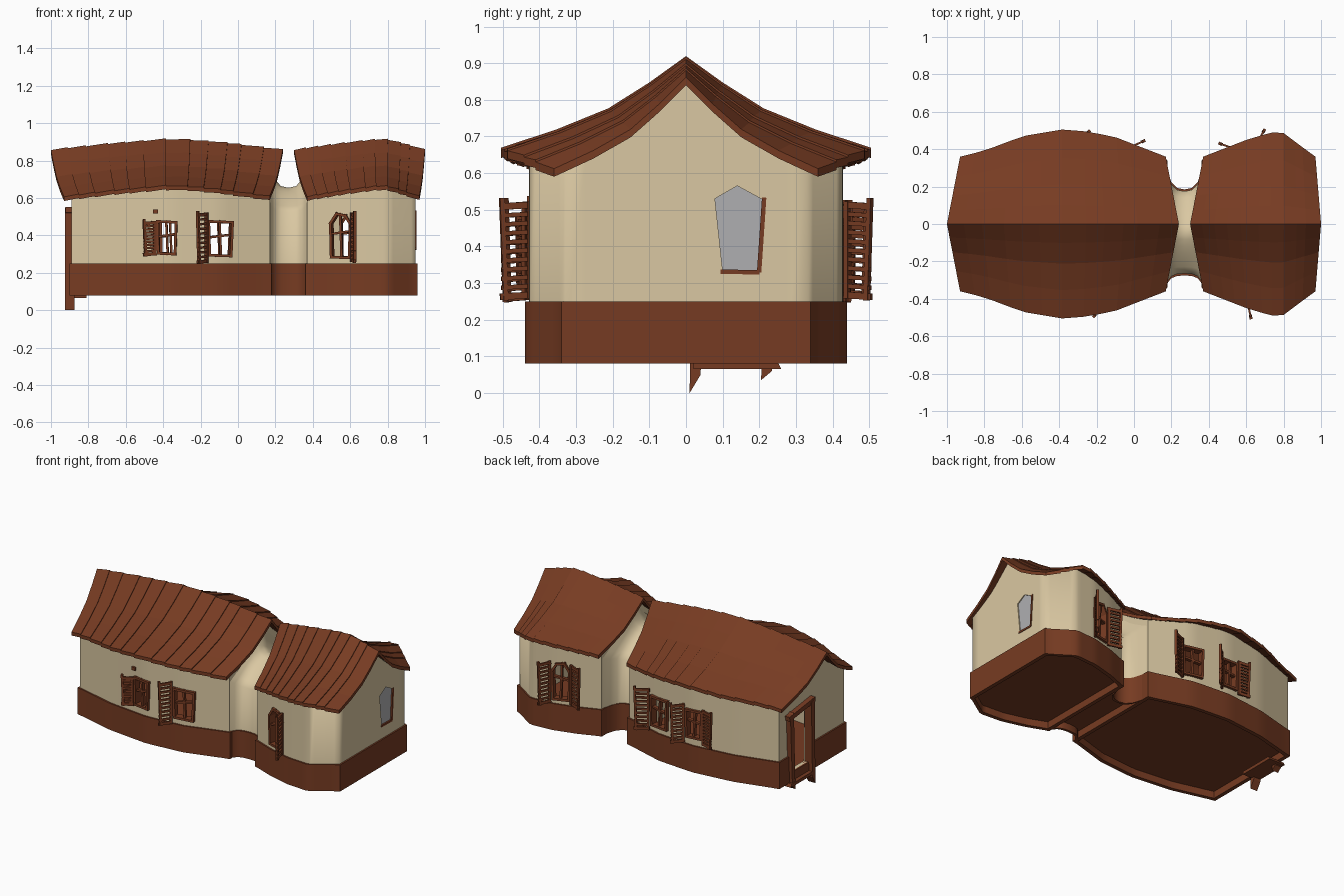
import bpy, bmesh, math, random
from mathutils import Matrix, Vector

if "Cube" in bpy.data.objects:
    bpy.data.objects.remove(bpy.data.objects["Cube"])

random.seed(4)


def material(name, rgb):
    m = bpy.data.materials.new(name)
    m.diffuse_color = (*rgb, 1)
    m.use_nodes = True
    m.node_tree.nodes["Principled BSDF"].inputs["Base Color"].default_value = m.diffuse_color
    return m


WOOD = material("brown wood", (0.183, 0.044, 0.016))
PLASTER = material("cream plaster", (0.70, 0.575, 0.36))
GLASS = material("grey glass", (0.43, 0.43, 0.44))


def finish(name, bm, mat, smooth=False):
    bmesh.ops.recalc_face_normals(bm, faces=bm.faces)
    me = bpy.data.meshes.new(name)
    bm.to_mesh(me)
    bm.free()
    ob = bpy.data.objects.new(name, me)
    bpy.context.collection.objects.link(ob)
    me.materials.append(mat)
    if smooth:
        select(ob)
        bpy.ops.object.shade_smooth_by_angle(angle=math.radians(60))
    return ob


def select(ob):
    bpy.ops.object.select_all(action='DESELECT')
    ob.select_set(True)
    bpy.context.view_layer.objects.active = ob


def interp(knots, x):
    if x <= knots[0][0]:
        return knots[0][1]
    for (a, p), (b, q) in zip(knots, knots[1:]):
        if x <= b:
            return p + (q - p) * (x - a) / (b - a)
    return knots[-1][1]


# The two house blocks: roof ridge, roof half width, wall half width (all along x)
BIG = dict(name="big", c=-0.38, k=0.887, planks=12,
           ridge=[(-1, .86), (-.7, .892), (-.35, .92), (-.08, .9), (.24, .86)],
           half=[(-1, .36), (-.86, .39), (-.62, .47), (-.35, .51), (-.08, .47), (.24, .36)],
           wall=[(-.89, .33), (-.62, .40), (-.35, .43), (-.1, .41), (.17, .33)])
SMALL = dict(name="small", c=0.79, k=0.857, planks=10,
             ridge=[(.30, .86), (.55, .895), (.78, .92), (.9, .89), (1, .86)],
             half=[(.30, .36), (.42, .40), (.6, .46), (.78, .50), (.92, .41), (1, .36)],
             wall=[(.37, .33), (.5, .38), (.65, .42), (.8, .43), (.95, .33)])
DROP = [(0, 0), (.2, .29), (.42, .57), (.7, .80), (1, 1)]


def roof_z(B, x, y):
    s = min(abs(y) / interp(B["half"], x), 1)
    xr = B["c"] + (x - B["c"]) / (1 - (1 - B["k"]) * s)
    s = min(abs(y) / interp(B["half"], xr), 1)
    return interp(B["ridge"], xr) - .25 * interp(DROP, s)


def outline(B, g):
    w = B["wall"]
    x0, x1 = w[0][0] - g, w[-1][0] + g
    side = [(x0 + (x1 - x0) * i / 24, -interp(w, x0 + (x1 - x0) * i / 24) - g) for i in range(25)]
    h0, h1 = -side[0][1], -side[-1][1]
    end1 = [(x1, h1 * (i / 6 - 1)) for i in range(1, 12)]
    end0 = [(x0, h0 * (1 - i / 6)) for i in range(1, 12)]
    return side + end1 + [(x, -y) for x, y in reversed(side)] + end0


def ring(name, outer, inner, zb, top, mat):
    """Closed shell between two outlines, from zb up to top(x, y)."""
    bm = bmesh.new()
    rows = [[bm.verts.new((x, y, f(x, y))) for x, y in o] for o, f in
            ((outer, lambda x, y: zb), (outer, top), (inner, top), (inner, lambda x, y: zb))]
    n = len(outer)
    for r in range(4):
        a, b = rows[r], rows[(r + 1) % 4]
        for i in range(n):
            j = (i + 1) % n
            bm.faces.new((a[i], a[j], b[j], b[i]))
    return finish(name, bm, mat, True)


def prism(bm, M, pts, n0, n1):
    """Polygon in wall coordinates (u, z), extruded along the wall normal."""
    a = [bm.verts.new(M @ Vector((u, n0, z))) for u, z in pts]
    b = [bm.verts.new(M @ Vector((u, n1, z))) for u, z in pts]
    bm.faces.new(a)
    bm.faces.new(b)
    for i in range(len(a)):
        j = (i + 1) % len(a)
        bm.faces.new((a[i], a[j], b[j], b[i]))


def bar(bm, M, p, q, w, n0, n1):
    p, q = Vector(p), Vector(q)
    d = (q - p).normalized() * w / 2
    s = Vector((-d.y, d.x))
    prism(bm, M, [p - d + s, q + d + s, q + d - s, p - d - s], n0, n1)


def wall_frame(origin, u, n):
    M = Matrix((u, n, (0, 0, 1))).transposed().to_4x4()
    M.translation = origin
    return M


def side_frame(B, x, side):
    w = B["wall"]
    slope = (interp(w, x + .04) - interp(w, x - .04)) / .08 * side
    u = Vector((1, slope, 0)).normalized()
    n = Vector((-slope, 1, 0)).normalized() * side
    return wall_frame((x, side * interp(w, x), 0), u, n)


cut = bmesh.new()


def window(name, M, pts, bars=True, out=.014):
    """Opening, frame along the outline, mullion and crossbar."""
    prism(cut, M, pts, -.09, .09)
    bm = bmesh.new()
    for p, q in zip(pts, pts[1:] + pts[:1]):
        bar(bm, M, p, q, .014, -.03, out)
    if bars:
        lo, hi = min(p[1] for p in pts), max(p[1] for p in pts)
        bar(bm, M, (.004, lo), (-.004, hi), .012, -.018, .004)
        z = lo + (hi - lo) * .58
        bar(bm, M, (pts[0][0], z - .008), (pts[1][0], z + .006), .012, -.018, .004)
    finish(name, bm, WOOD)


def shutter(name, M, hinge, z0, z1, w, angle):
    S = M @ Matrix.Translation((hinge, .012, 0)) @ Matrix.Rotation(math.radians(angle), 4, 'Z')
    bm = bmesh.new()
    h = z1 - z0
    bar(bm, S, (.006, z0 + .01), (.006, z1 - .01), .013, -.008, .008)
    bar(bm, S, (w - .012, z0 + .004), (w - .002, z1), .013, -.008, .008)
    for i in range(11):
        z = z0 + .012 + (h - .024) * i / 10
        bar(bm, S, (.006, z), (w - .006, z - .004), .012 if i % 10 else .018, -.005, .005)
    finish(name, bm, WOOD)


def opening(w, z0, z1, arch=0):
    pts = [(-w * .46, z0 + .004), (w * .44, z0), (w * .5, z1 - arch - .005)]
    if arch:
        pts += [(w * .25, z1 - arch * .2), (-w * .2, z1)]
    return pts + [(-w * .5, z1 - arch)]


# Plaster walls, wooden skirts and floors
shells = []
for B in (BIG, SMALL):
    nm = B["name"]
    shells.append(ring(nm + "_wall", outline(B, 0), outline(B, -.025), .13,
                       lambda x, y: roof_z(B, x, y) - .024, PLASTER))
    shells.append(ring(nm + "_skirt", outline(B, .01), outline(B, -.015), .08,
                       lambda x, y: .25, WOOD))
    bm = bmesh.new()
    lo, hi = [[bm.verts.new((x, y, z)) for x, y in outline(B, -.01)] for z in (.125, .135)]
    bm.faces.new(lo)
    bm.faces.new(hi)
    for i in range(len(lo)):
        bm.faces.new((lo[i - 1], lo[i], hi[i], hi[i - 1]))
    finish(nm + "_floor", bm, WOOD)

# Roofs of slightly lifted overlapping planks
for B in (BIG, SMALL):
    bm = bmesh.new()
    x0, x1, n = B["ridge"][0][0], B["ridge"][-1][0], B["planks"]
    xs = [x0 + (x1 - x0) * (i + (random.uniform(-.25, .25) if 0 < i < n else 0)) / n
          for i in range(n + 1)]
    S = [-s for s, _ in reversed(DROP)] + [s for s, _ in DROP[1:]]
    for a, b in zip(xs, xs[1:]):
        loops = []
        for x, lift in ((a, 0), (b, .006)):
            w, r = interp(B["half"], x), interp(B["ridge"], x)
            top = []
            for s in S:
                xe = B["c"] + (x - B["c"]) * (1 - (1 - B["k"]) * abs(s))
                top.append(Vector((xe, s * w, r - .25 * interp(DROP, abs(s)) - .004 + lift)))
            low = [p - Vector((0, 0, .022)) for p in reversed(top)]
            loops.append([bm.verts.new(p) for p in top + low])
        m = len(S)
        for L in loops:
            for i in range(m - 1):
                bm.faces.new((L[i], L[i + 1], L[2 * m - 2 - i], L[2 * m - 1 - i]))
        for i in range(2 * m):
            j = (i + 1) % (2 * m)
            bm.faces.new((loops[0][i], loops[0][j], loops[1][j], loops[1][i]))
    finish(B["name"] + "_roof", bm, WOOD)


# Narrow passage whose ends flare into the gables; f = 0 at the neck, 1 at the gables
def passage(name, profile, mat, smooth=True):
    bm = bmesh.new()
    rows = [[bm.verts.new((x, -.045 * (1 - f) + y, z)) for y, z in profile(f)] for x, f in
            ((.168, 1), (.185, .55), (.2, .25), (.23, .05), (.27, 0), (.31, .05),
             (.34, .25), (.355, .55), (.372, 1))]
    for a, b in zip(rows, rows[1:]):
        for i in range(len(a)):
            bm.faces.new((a[i - 1], a[i], b[i], b[i - 1]))
    bm.faces.new(rows[0])
    bm.faces.new(rows[-1])
    finish(name, bm, mat, smooth)


def neck(f):
    w = .22 + .105 * f
    top = [(s * w, (1 - f) * (.655 - .13 * abs(s) ** 1.5) + f * (.82 - .25 * interp(DROP, abs(s))))
           for s in [i / 6 for i in range(-6, 7)]]
    return [(-w, .13)] + top + [(w, .13)]


passage("passage_wall", neck, PLASTER)
passage("passage_skirt", lambda f: [(s * (.23 + .105 * f), z) for s, z in
                                    ((-1, .115), (-1, .08), (-.93, .08), (-.93, .125), (.93, .125),
                                     (.93, .08), (1, .08), (1, .25), (-1, .25))], WOOD)

# Side windows: block, x, side, opening, shutters (hinge side, z0, z1, width, angle)
for nm, B, x, side, pts, shut in (
    ("front_left", BIG, -.38, -1, opening(.10, .30, .475), [(-1, .29, .48, .07, 155)]),
    ("front_middle", BIG, -.095, -1, opening(.13, .29, .475), [(-1, .25, .525, .08, 142)]),
    ("front_right", SMALL, .55, -1, opening(.11, .28, .515, .05), [(1, .255, .525, .085, 63)]),
    ("back_left", BIG, -.36, 1, opening(.11, .30, .475),
     [(-1, .27, .50, .075, 165), (1, .26, .51, .08, 40)]),
    ("back_middle", BIG, -.10, 1, opening(.13, .29, .475), [(1, .25, .52, .09, 35)]),
    ("back_right", SMALL, .60, 1, opening(.11, .28, .515, .05),
     [(-1, .26, .52, .085, 145), (1, .255, .525, .08, 45)]),
):
    M = side_frame(B, x, side)
    window(nm + "_window", M, pts)
    half = max(p[0] for p in pts) + .008
    for i, (d, z0, z1, w, ang) in enumerate(shut):
        shutter(f"{nm}_shutter_{i}", M, d * half, z0, z1, w, ang)

# Small peg on the front wall
bm = bmesh.new()
bar(bm, side_frame(BIG, -.44, -1), (-.003, .528), (.003, .528), .02, -.01, .012)
finish("wall_peg", bm, WOOD)

# Gable window with grey pane
M = wall_frame((.95, .145, 0), (0, 1, 0), (1, 0, 0))
gable = [(-.045, .335), (.055, .332), (.065, .527), (-.005, .565), (-.066, .53)]
window("gable_window", M, gable, False, -.008)
bm = bmesh.new()
prism(bm, M, gable, -.014, -.006)
finish("gable_pane", bm, GLASS)
bm = bmesh.new()
bar(bm, M, (-.045, .331), (.05, .329), .012, -.02, .004)
bar(bm, M, (.055, .335), (.068, .527), .012, -.02, .004)
finish("gable_trim", bm, WOOD)

# Doorway in the left end wall: crooked posts, lintel, sill on feet
M = wall_frame((-.89, 0, 0), (0, 1, 0), (-1, 0, 0))
prism(cut, M, [(.04, .14), (.225, .14), (.23, .50), (.04, .52)], -.09, .09)
bm = bmesh.new()
prism(bm, M, [(.01, 0), (.04, .05), (.05, .53), (.015, .55)], -.015, .035)
prism(bm, M, [(.205, .035), (.235, .06), (.255, .51), (.22, .53)], -.015, .03)
bar(bm, M, (.02, .535), (.25, .505), .03, -.015, .032)
prism(bm, M, [(.02, .065), (.26, .065), (.25, .085), (.02, .085)], -.08, .035)
finish("door_frame", bm, WOOD)

# Cut the openings, then drop the cutter
cutter = finish("opening_cutter", cut, WOOD)
cutter.hide_render = True
for ob in shells:
    mod = ob.modifiers.new("openings", 'BOOLEAN')
    mod.operation = 'DIFFERENCE'
    mod.solver = 'EXACT'
    mod.object = cutter
    select(ob)
    bpy.ops.object.modifier_apply(modifier=mod.name)
bpy.data.objects.remove(cutter)
